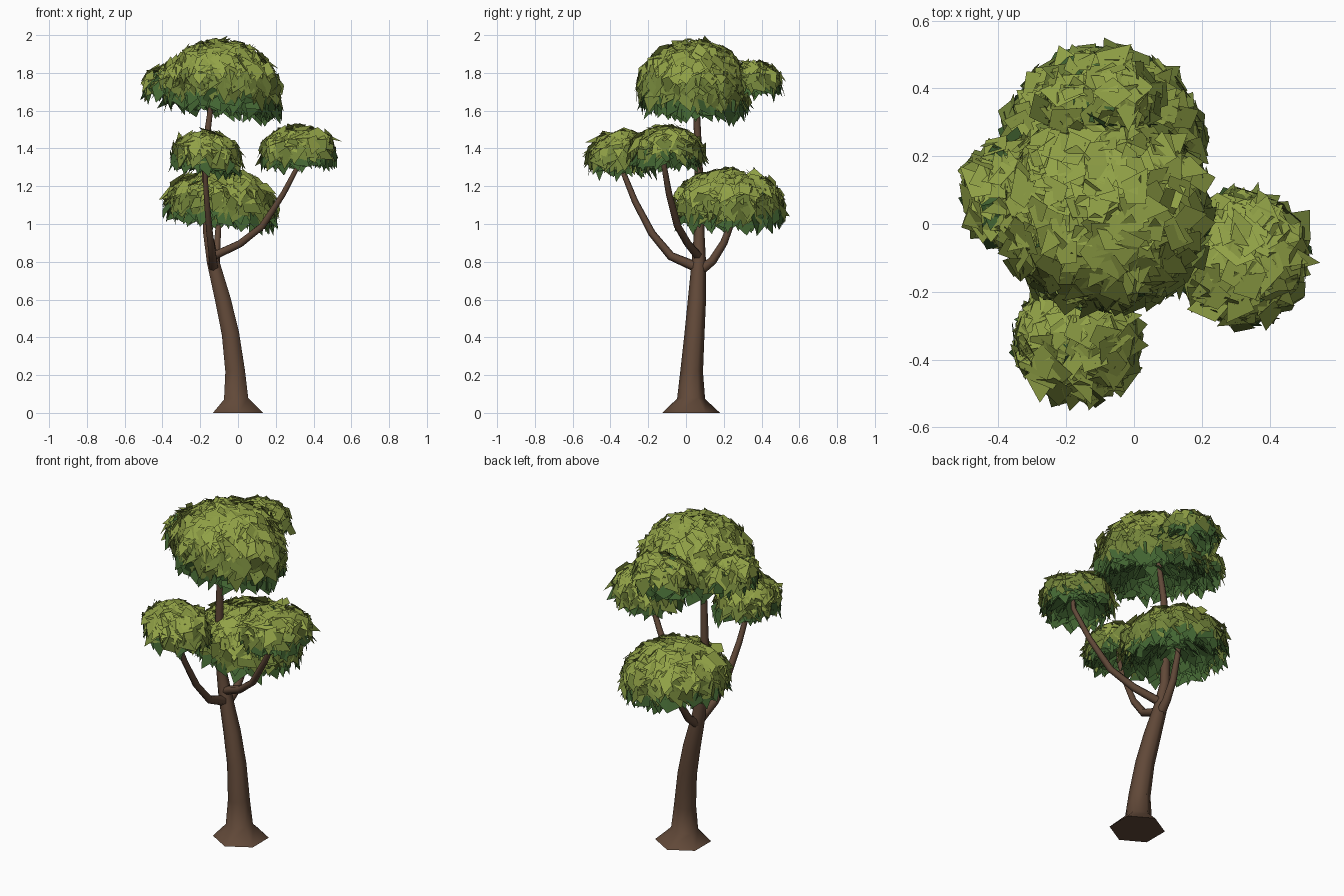
import bpy, bmesh, math, random
from mathutils import Vector, Matrix

if "Cube" in bpy.data.objects:
    bpy.data.objects.remove(bpy.data.objects["Cube"])

random.seed(7)


def material(name, rgb):
    m = bpy.data.materials.new(name)
    m.diffuse_color = (*rgb, 1)
    m.use_nodes = True
    m.node_tree.nodes["Principled BSDF"].inputs["Base Color"].default_value = m.diffuse_color
    return m


BARK = material("brown bark", (0.12, 0.066, 0.04))
LEAVES = [material("olive leaf", (0.285, 0.36, 0.062)),
          material("mid green leaf", (0.17, 0.23, 0.042)),
          material("deep green leaf", (0.055, 0.13, 0.032))]


def finish(bm, name, mats, smooth=False):
    me = bpy.data.meshes.new(name)
    for f in bm.faces:
        f.smooth = smooth and len(f.verts) == 4
    bm.to_mesh(me)
    bm.free()
    for m in mats:
        me.materials.append(m)
    ob = bpy.data.objects.new(name, me)
    bpy.context.collection.objects.link(ob)
    return ob


def limb(name, path, sides=6):
    """Tapering six-sided tube; path points are x, y, z, radius."""
    bm = bmesh.new()
    pts = [Vector(p[:3]) for p in path]
    rings = []
    for i, p in enumerate(path):
        d = (pts[min(i + 1, len(pts) - 1)] - pts[max(i - 1, 0)]).normalized()
        if p[2] == 0:
            d = Vector((0, 0, 1))
        u = Vector((0, 1, 0)).cross(d)
        if u.length < 0.3:
            u = Vector((1, 0, 0)).cross(d)
        u.normalize()
        v = d.cross(u)
        ring = []
        for k in range(sides):
            a = 2 * math.pi * (k + 0.5) / sides
            ring.append(bm.verts.new(pts[i] + p[3] * (math.cos(a) * u + math.sin(a) * v)))
        rings.append(ring)
    for a, b in zip(rings, rings[1:]):
        for k in range(sides):
            n = (k + 1) % sides
            bm.faces.new((a[k], a[n], b[n], b[k]))
    bm.faces.new(rings[0][::-1])
    bm.faces.new(rings[-1])
    return finish(bm, name, [BARK], True)


def leaf(bm, pos, normal, size, mat):
    """One kite-shaped card whose tip points down the slope."""
    down = Vector((0, 0, -1)) + 0.4 * Vector([random.uniform(-1, 1) for _ in range(3)])
    down = down - down.dot(normal) * normal
    down.normalize()
    down = Matrix.Rotation(random.gauss(0, 0.4), 3, normal) @ down
    side = normal.cross(down)
    w = size * random.uniform(0.36, 0.52)
    mid = size * random.uniform(-0.2, 0.1)
    corners = [down * size * 0.75,
               side * w + down * mid,
               side * w * random.uniform(-0.3, 0.3) - down * size * 0.55,
               -side * w + down * (mid + random.uniform(-0.02, 0.02))]
    f = bm.faces.new([bm.verts.new(pos + c) for c in corners])
    f.material_index = mat


def canopy(name, centre, radii, count, tilt=(0, 0), size=0.092):
    """Ragged umbrella of leaf cards over the upper part of an ellipsoid;
    tilt raises or lowers the rim along x and y."""
    bm = bmesh.new()
    c, r = Vector(centre), Vector(radii)
    for i in range(count):
        # Spiral distribution from the crown down to just below the rim
        h = 1 - 1.3 * (i + 0.5) / count
        a = i * 2.39996
        s = math.sqrt(max(0, 1 - h * h))
        n = Vector((s * math.cos(a), s * math.sin(a), h))
        inner = i % 4 == 0
        k = random.uniform(0.7, 0.86) if inner else random.uniform(0.87, 1.04)
        off = Vector((n.x * r.x, n.y * r.y, n.z * r.z)) * k
        off.z += (1 - h) * (tilt[0] * off.x + tilt[1] * off.y)
        # Leaves near the rim splay outwards a little
        nn = Vector((n.x / r.x, n.y / r.y, max(n.z, 0.12) / r.z)).normalized()
        nn += Vector([random.gauss(0, 0.24) for _ in range(3)])
        mat = 2 if inner or h < -0.12 else (1 if h < 0.3 else 0)
        leaf(bm, c + off, nn.normalized(), size * random.uniform(0.75, 1.25), mat)
    # Dark leaves filling the underside
    for i in range(count // 4):
        a, q = random.uniform(0, 2 * math.pi), math.sqrt(random.random()) * 0.8
        off = Vector((r.x * q * math.cos(a), r.y * q * math.sin(a),
                      r.z * random.uniform(-0.25, 0.2)))
        off.z += tilt[0] * off.x + tilt[1] * off.y
        n = Vector((math.cos(a) * 0.8, math.sin(a) * 0.8, random.uniform(0.3, 1))).normalized()
        leaf(bm, c + off, n, size, 2)
    return finish(bm, name, LEAVES)


# Trunk with flared foot
limb("trunk", [(0, 0.027, 0, 0.153), (-0.01, 0.027, 0.075, 0.074), (-0.015, 0.03, 0.22, 0.06),
               (-0.04, 0.045, 0.42, 0.053), (-0.08, 0.058, 0.6, 0.048),
               (-0.132, 0.068, 0.8, 0.038), (-0.16, 0.07, 0.95, 0.028),
               (-0.172, 0.068, 1.25, 0.023), (-0.16, 0.06, 1.5, 0.019),
               (-0.12, 0.05, 1.8, 0.012)])

# Branches
limb("right_branch", [(-0.13, 0.065, 0.83, 0.025), (0.01, 0.01, 0.895, 0.022),
                      (0.13, -0.045, 0.99, 0.02), (0.24, -0.09, 1.16, 0.017),
                      (0.33, -0.12, 1.33, 0.014), (0.34, -0.12, 1.45, 0.01)])
limb("front_branch", [(-0.13, 0.06, 0.77, 0.028), (-0.135, -0.08, 0.83, 0.023),
                      (-0.15, -0.18, 0.95, 0.02), (-0.165, -0.27, 1.12, 0.017),
                      (-0.175, -0.335, 1.28, 0.014), (-0.18, -0.35, 1.4, 0.01)])
limb("back_branch", [(-0.125, 0.07, 0.75, 0.028), (-0.115, 0.14, 0.805, 0.023),
                     (-0.11, 0.2, 0.9, 0.02), (-0.1, 0.25, 1.03, 0.016),
                     (-0.1, 0.27, 1.18, 0.01)])

# Leaf clusters
canopy("top_canopy", (-0.09, 0.04, 1.7), (0.31, 0.29, 0.265), 950, (-0.1, -0.04))
canopy("top_canopy_left_lobe", (-0.37, 0.09, 1.73), (0.13, 0.16, 0.1), 130)
canopy("top_canopy_back_lobe", (-0.1, 0.36, 1.75), (0.17, 0.14, 0.11), 150)
canopy("back_canopy", (-0.09, 0.23, 1.09), (0.29, 0.285, 0.195), 720, (-0.1, 0))
canopy("front_canopy", (-0.17, -0.34, 1.35), (0.18, 0.175, 0.135), 290, (-0.1, 0))
canopy("right_canopy", (0.32, -0.1, 1.375), (0.19, 0.19, 0.14), 310, (0.04, 0))
